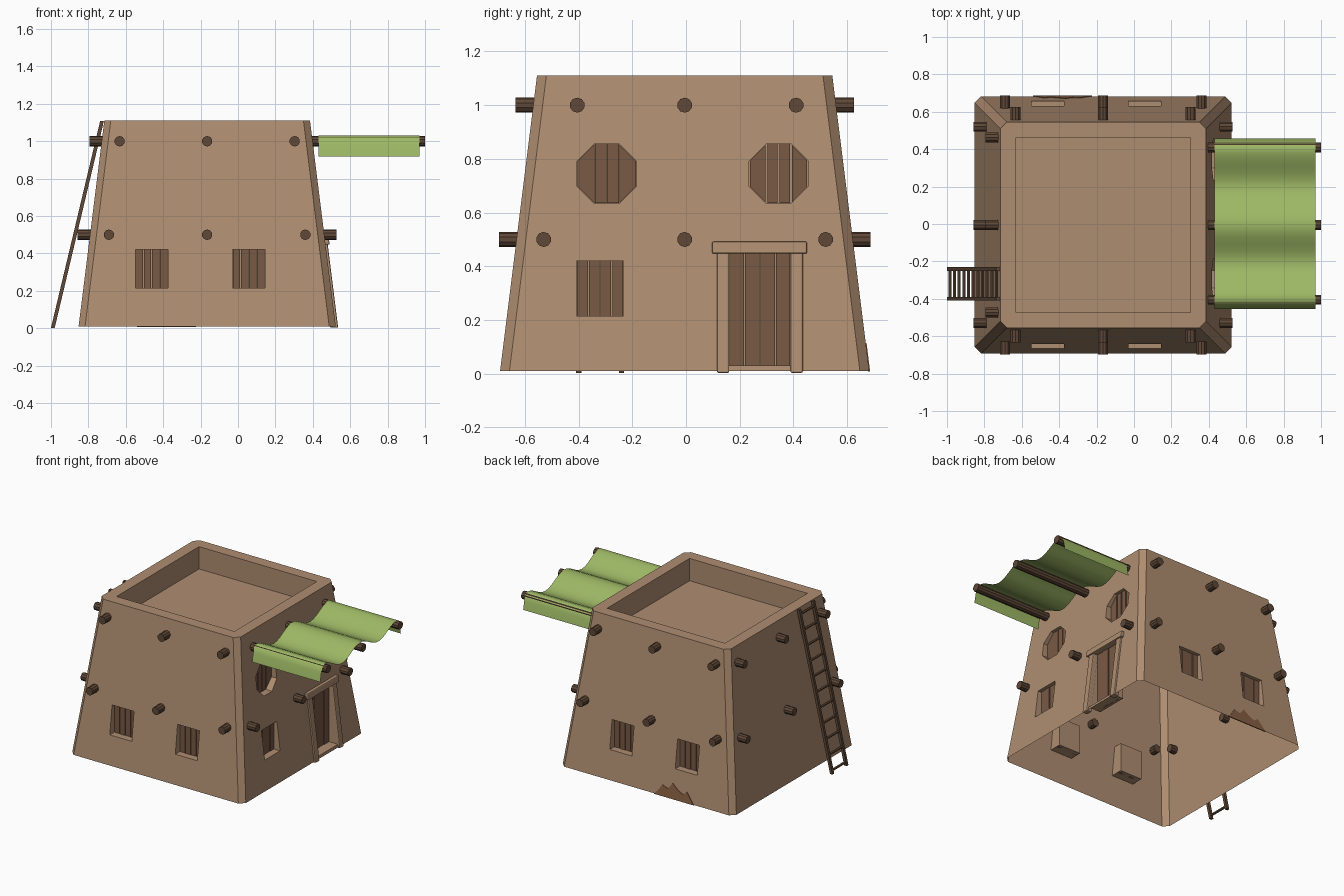
import bpy, bmesh, math
from mathutils import Vector, Matrix

if "Cube" in bpy.data.objects:
    bpy.data.objects.remove(bpy.data.objects["Cube"])

CX, CY = -0.165, -0.005


def material(name, rgb):
    m = bpy.data.materials.new(name)
    m.diffuse_color = (*rgb, 1)
    m.use_nodes = True
    m.node_tree.nodes["Principled BSDF"].inputs["Base Color"].default_value = m.diffuse_color
    return m


CLAY = material("clay", (0.43, 0.27, 0.165))
BRICK = material("brick", (0.24, 0.115, 0.055))
PLANK = material("plank wood", (0.19, 0.10, 0.058))
WOOD = material("dark wood", (0.115, 0.065, 0.038))
CLOTH = material("green cloth", (0.34, 0.48, 0.13))


def wall(z):
    """Distance of the sloped wall from the house centre at height z."""
    return 0.6875 - 0.125 * (z - 0.01)


def side(k):
    """Side frame: 0 front, 1 right, 2 back, 3 left."""
    return Matrix.Translation((CX, CY, 0)) @ Matrix.Rotation(k * math.pi / 2, 4, 'Z')


def finish(name, bm, mat):
    bmesh.ops.recalc_face_normals(bm, faces=bm.faces)
    me = bpy.data.meshes.new(name)
    bm.to_mesh(me)
    bm.free()
    if mat:
        me.materials.append(mat)
    ob = bpy.data.objects.new(name, me)
    bpy.context.collection.objects.link(ob)
    return ob


def loft(bm, rings, cap=True):
    vs = [[bm.verts.new(p) for p in r] for r in rings]
    n = len(vs[0])
    for a, b in zip(vs, vs[1:]):
        for i in range(n):
            bm.faces.new((a[i], a[(i + 1) % n], b[(i + 1) % n], b[i]))
    if cap:
        bm.faces.new(vs[0])
        bm.faces.new(vs[-1])


def prism(bm, k, outline, w0, w1):
    """Extrude a (u, z) outline outward on side k from w0 to w1."""
    m = side(k)
    loft(bm, [[m @ Vector((u, -w, z)) for u, z in outline] for w in (w0, w1)])


def rect(u0, u1, z0, z1):
    return [(u0, z0), (u1, z0), (u1, z1), (u0, z1)]


def octagon(u, z, apothem):
    r = apothem / math.cos(math.pi / 8)
    return [(u + r * math.cos((i + .5) * math.pi / 4), z + r * math.sin((i + .5) * math.pi / 4))
            for i in range(8)]


def rod(bm, a, b, r, n):
    a, b = Vector(a), Vector(b)
    m = Matrix.Translation((a + b) / 2) @ (b - a).to_track_quat('Z', 'Y').to_matrix().to_4x4()
    bmesh.ops.create_cone(bm, cap_ends=True, segments=n, radius1=r, radius2=r,
                          depth=(b - a).length, matrix=m)


# Tapered house with chamfered corners and a sunken roof
def chamfered(h, z, c=0.035):
    pts = [(h - c, -h), (h, c - h), (h, h - c), (h - c, h),
           (c - h, h), (-h, h - c), (-h, c - h), (c - h, -h)]
    return [(CX + x, CY + y, z) for x, y in pts]


bm = bmesh.new()
loft(bm, [chamfered(0.6875, 0.01), chamfered(0.55, 1.11), chamfered(0.467, 1.11, 0.0005),
          chamfered(0.467, 0.95, 0.0005)])
house = finish("house_walls", bm, CLAY)

# Recess cutters
WINDOWS = [(0, -0.297), (0, 0.222), (1, -0.315), (2, 0.297), (2, -0.222)]
ROUND = [(-0.29, 0.0), (0.35, 0.005)]
bm = bmesh.new()
for k, u in WINDOWS:
    prism(bm, k, rect(u - 0.087, u + 0.087, 0.215, 0.42), 0.575, 0.8)
for u, gap in ROUND:
    prism(bm, 1, octagon(u, 0.745, 0.111), 0.52, 0.8)
prism(bm, 1, rect(0.165, 0.395, 0.03, 0.45), 0.585, 0.8)
cutter = finish("recess_cutter", bm, None)
cutter.hide_render = True
mod = house.modifiers.new("recesses", 'BOOLEAN')
mod.object = cutter
mod.operation = 'DIFFERENCE'
mod.solver = 'EXACT'
bpy.context.view_layer.objects.active = house
bpy.ops.object.modifier_apply(modifier=mod.name)
bpy.data.objects.remove(cutter)

# Open underside
bm = bmesh.new()
bm.from_mesh(house.data)
bmesh.ops.delete(bm, geom=[f for f in bm.faces if all(v.co.z < 0.02 for v in f.verts)],
                 context='FACES_ONLY')
bm.to_mesh(house.data)
bm.free()

# Window planks
for i, (k, u) in enumerate(WINDOWS):
    bm = bmesh.new()
    for j in range(4):
        a = u - 0.087 + j * 0.0435
        prism(bm, k, rect(a + 0.002, a + 0.0415, 0.215, 0.42), 0.59, 0.61 + 0.003 * (j % 2))
    finish(f"window_planks_{i + 1}", bm, PLANK)

# Octagonal window planks
for i, (u, extra) in enumerate(ROUND):
    bm = bmesh.new()
    height = lambda d: min(0.11, 0.11 + 0.0456 - abs(d))
    cuts = [-0.11, -0.0678, -0.0456, 0.0, 0.0456, 0.0678, 0.11]
    edges = [-0.11, -0.0456, 0.0, 0.0456, 0.11]
    for a, b in zip(edges, edges[1:]):
        a, b = a + 0.001 + extra / 2, b - 0.001 - extra / 2
        prism(bm, 1, [(u + a, 0.745 - height(a)), (u + b, 0.745 - height(b)),
                      (u + b, 0.745 + height(b)), (u + a, 0.745 + height(a))], 0.535, 0.56)
    finish(f"round_window_planks_{i + 1}", bm, PLANK)

# Door planks
bm = bmesh.new()
for j in range(4):
    a = 0.165 + j * 0.0575
    prism(bm, 1, rect(a + 0.002, a + 0.0555, 0.03, 0.45), 0.595, 0.61 + 0.004 * (j % 2))
finish("door_planks", bm, PLANK)

# Door frame following the wall slope
m = side(1)
bm = bmesh.new()
for u0, u1, z0, z1, out in [(0.12, 0.166, 0.003, 0.455, 0.012), (0.394, 0.44, 0.003, 0.455, 0.012),
                            (0.102, 0.456, 0.447, 0.492, 0.022)]:
    loft(bm, [[m @ Vector((u, -(wall(z) + d), z)) for u, d in
               [(u0, -0.03), (u1, -0.03), (u1, out), (u0, out)]] for z in (z0, z1)])
frame = finish("door_frame", bm, CLAY)
bev = frame.modifiers.new("worn edges", 'BEVEL')
bev.width = 0.006
bev.segments = 2

# Exposed brick patch at the foot of the back wall
m = side(2)
patch = [(0.06, 0.008), (0.375, 0.008), (0.35, 0.04), (0.315, 0.085), (0.285, 0.06),
         (0.25, 0.075), (0.20, 0.115), (0.165, 0.07), (0.12, 0.085), (0.09, 0.04)]
bm = bmesh.new()
loft(bm, [[m @ Vector((u, -(wall(z) + d), z)) for u, z in patch] for d in (-0.004, 0.003)])
finish("exposed_brick_patch", bm, BRICK)

# Roof and floor beams poking out of the walls
bm = bmesh.new()
for k in range(4):
    m = side(k)
    for z, us in ((1.0, (-0.468, 0, 0.468)), (0.5, (-0.525, 0, 0.525))):
        if k == 1 and z == 1.0:
            continue
        for u in us:
            rod(bm, m @ Vector((u, -wall(z) + 0.045, z)), m @ Vector((u, -wall(z) - 0.066, z)),
                0.028, 10)
finish("wall_beams", bm, WOOD)

# Awning poles and sagging cloth
bm = bmesh.new()
for y in (-0.405, -0.005, 0.41):
    rod(bm, (0.36, y, 1.0), (1.0, y, 1.0), 0.028, 10)
finish("awning_poles", bm, WOOD)

profile = [(-0.455, 0.918), (-0.442, 0.98), (-0.43, 1.015), (-0.41, 1.03)]
for y0, y1 in ((-0.41, -0.005), (-0.005, 0.415)):
    for i in range(1, 13):
        t = i / 12
        profile.append((y0 + (y1 - y0) * t, 0.994 + 0.036 * math.cos(2 * math.pi * t)))
profile += [(0.433, 1.015), (0.445, 0.98), (0.457, 0.918)]
bm = bmesh.new()
rows = [[bm.verts.new((x, y, z)) for y, z in profile] for x in (0.43, 0.97)]
for i in range(len(profile) - 1):
    bm.faces.new((rows[0][i], rows[1][i], rows[1][i + 1], rows[0][i + 1]))
cloth = finish("awning_cloth", bm, CLOTH)
for p in cloth.data.polygons:
    p.use_smooth = True

# Ladder leaning on the left wall
foot, head = Vector((-0.99, 0, 0.002)), Vector((-0.727, 0, 1.108))
bm = bmesh.new()
for y in (-0.4, -0.24):
    loft(bm, [[(p.x + dx, y + dy, p.z) for dx, dy in
               [(-0.01, -0.01), (0.01, -0.01), (0.01, 0.01), (-0.01, 0.01)]] for p in (foot, head)])
for i in range(11):
    p = foot.lerp(head, 0.02 + 0.95 * i / 10)
    rod(bm, (p.x, -0.4, p.z), (p.x, -0.24, p.z), 0.009, 6)
finish("ladder", bm, WOOD)
